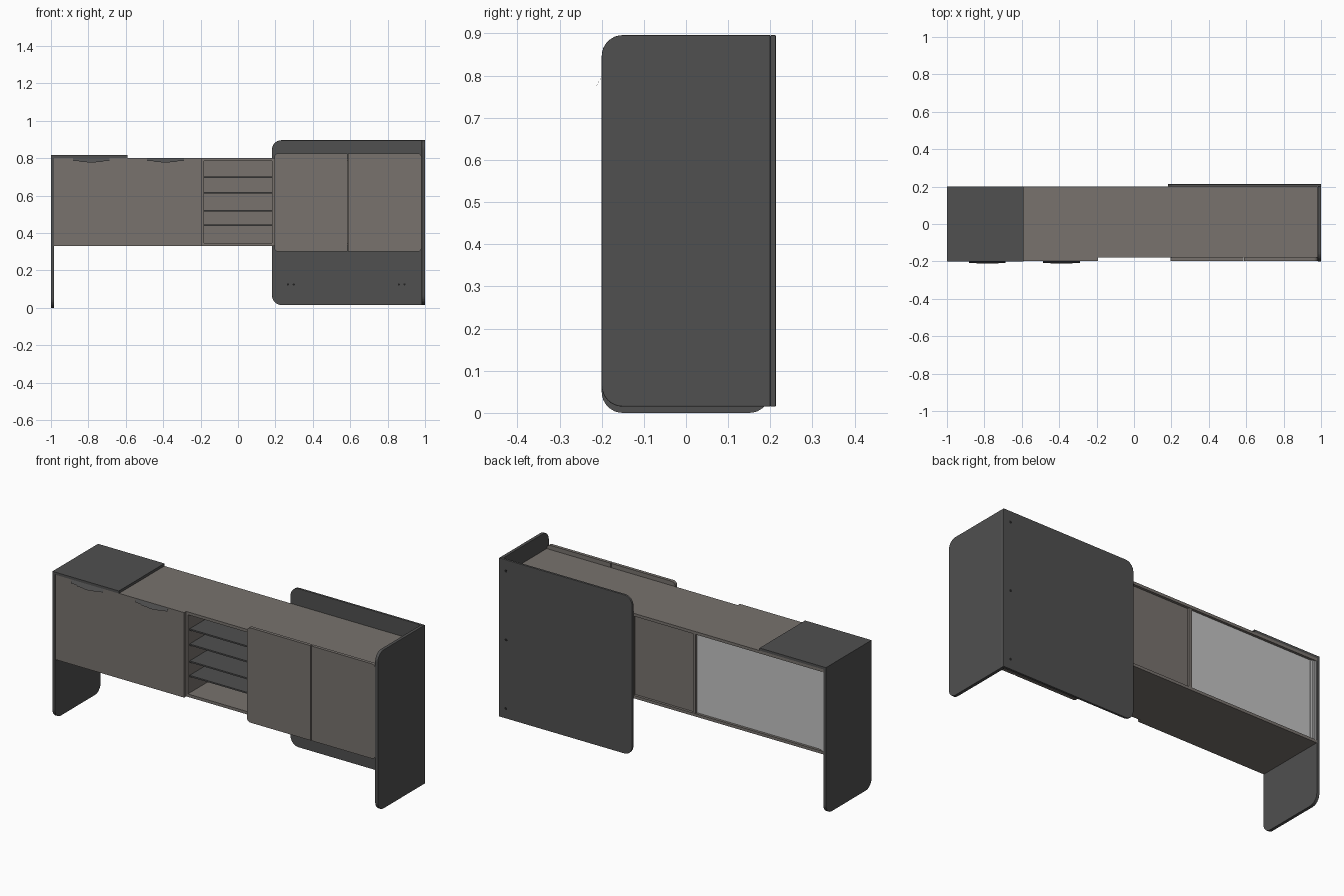
import bpy, bmesh, math
from mathutils import Vector

if "Cube" in bpy.data.objects:
    bpy.data.objects.remove(bpy.data.objects["Cube"])


def material(name, rgb):
    m = bpy.data.materials.new(name)
    m.diffuse_color = (*rgb, 1)
    m.use_nodes = True
    m.node_tree.nodes["Principled BSDF"].inputs["Base Color"].default_value = m.diffuse_color
    return m


DARK = material("charcoal", (0.08, 0.08, 0.08))
TAUPE = material("warm taupe", (0.188, 0.170, 0.155))
LIGHT = material("light grey", (0.55, 0.55, 0.55))
BLACK = material("black fixings", (0.015, 0.015, 0.015))


def extrude(name, pts, vec, mat, bevel=0):
    """Extrude a closed 3D outline along a vector."""
    bm = bmesh.new()
    face = bm.faces.new([bm.verts.new(p) for p in pts])
    r = bmesh.ops.extrude_face_region(bm, geom=[face])
    verts = [g for g in r["geom"] if isinstance(g, bmesh.types.BMVert)]
    bmesh.ops.translate(bm, verts=verts, vec=Vector(vec))
    bmesh.ops.recalc_face_normals(bm, faces=bm.faces)
    me = bpy.data.meshes.new(name)
    bm.to_mesh(me)
    bm.free()
    me.materials.append(mat)
    ob = bpy.data.objects.new(name, me)
    bpy.context.collection.objects.link(ob)
    if bevel:
        mod = ob.modifiers.new("soft edge", "BEVEL")
        mod.width, mod.segments, mod.limit_method = bevel, 2, "ANGLE"
        mod.angle_limit = math.radians(50)
    return ob


def rounded(u0, u1, v0, v1, radii, n=8):
    """Rectangle outline; radii in order low-left, low-right, top-right, top-left."""
    pts = []
    corners = ((u0, v0, 1, 1), (u1, v0, -1, 1), (u1, v1, -1, -1), (u0, v1, 1, -1))
    for i, ((u, v, su, sv), r) in enumerate(zip(corners, radii)):
        if r == 0:
            pts.append((u, v))
            continue
        for k in range(n + 1):
            a = math.pi * (1 + i / 2 + k / n / 2)
            pts.append((u + su * r + r * math.cos(a), v + sv * r + r * math.sin(a)))
    return pts


def box(name, x, y, z, mat):
    pts = [(a, y[0], b) for a, b in rounded(*x, *z, (0, 0, 0, 0))]
    return extrude(name, pts, (0, y[1] - y[0], 0), mat)


def front_panel(name, x, y, z, radii, mat, bevel=0):
    pts = [(a, y[0], b) for a, b in rounded(*x, *z, radii)]
    return extrude(name, pts, (0, y[1] - y[0], 0), mat, bevel)


def side_panel(name, x, y, z, radii, mat, bevel=0):
    pts = [(x[0], a, b) for a, b in rounded(*y, *z, radii)]
    return extrude(name, pts, (x[1] - x[0], 0, 0), mat, bevel)


# Dark outer shell: left leg with top slab, tall right end and tall back screen
side_panel("left_end_panel", (-1, -0.984), (-0.2, 0.2), (0, 0.803), (0.05, 0.05, 0, 0), DARK)
box("left_top_slab", (-1, -0.592), (-0.2, 0.2), (0.802, 0.816), DARK)
side_panel("right_end_panel", (0.982, 1), (-0.2, 0.2), (0.015, 0.896), (0.05, 0, 0, 0.05), DARK, 0.002)
front_panel("back_screen", (0.182, 1), (0.2, 0.213), (0.015, 0.896), (0.05, 0, 0, 0.05), DARK, 0.002)

# Carcass boards
box("carcass_top", (-0.984, 0.982), (-0.18, 0.2), (0.786, 0.802), TAUPE)
box("carcass_bottom", (-0.984, 0.982), (-0.18, 0.2), (0.33, 0.346), TAUPE)
for name, x in (("left_divider", -0.198), ("right_divider", 0.182), ("right_side", 0.966)):
    box(name, (x, x + 0.016), (-0.18, 0.198), (0.346, 0.786), TAUPE)
box("niche_back", (-0.182, 0.182), (0.178, 0.186), (0.346, 0.786), TAUPE)
box("right_back", (0.198, 0.966), (0.178, 0.186), (0.346, 0.786), TAUPE)

# Light back of the left compartment with stepped edge strips
box("left_back", (-0.954, -0.198), (0.178, 0.186), (0.346, 0.786), LIGHT)
for i in range(3):
    x = -0.984 + i * 0.01
    box(f"left_side_strip_{i + 1}", (x, x + 0.01), (-0.18, 0.198 - i * 0.004), (0.346, 0.786), LIGHT)

# Thin shelves in the open niche
for i, z in enumerate((0.436, 0.516, 0.610, 0.694)):
    box(f"shelf_{i + 1}", (-0.182, 0.182), (-0.165, 0.178), (z, z + 0.008), DARK)

# Fronts: flush on the left, taller overlapping doors on the right
box("left_front", (-0.984, -0.192), (-0.198, -0.18), (0.33, 0.802), TAUPE)
front_panel("right_door_inner", (0.194, 0.585), (-0.198, -0.18), (0.3, 0.826), (0.02, 0, 0, 0.02), TAUPE)
front_panel("right_door_outer", (0.589, 0.981), (-0.198, -0.18), (0.3, 0.826), (0, 0.02, 0.02, 0), TAUPE)

# Slanted pull tabs with a stepped lower edge
TAB = ((-0.098, 0), (0.098, 0), (0.098, 0.65), (0.065, 0.7), (0.055, 0.88), (0.03, 0.88),
       (0.01, 1), (-0.01, 1), (-0.03, 0.88), (-0.055, 0.88), (-0.065, 0.7), (-0.098, 0.65))
for i, cx in enumerate((-0.784, -0.388)):
    pts = [(cx + u, -0.198 - 0.0145 * t, 0.801 - 0.025 * t) for u, t in TAB]
    extrude(f"pull_tab_{i + 1}", pts, (0, 0.001, 0.001), DARK)


def fixing(name, x, y, z, r):
    pts = [(x + r * math.cos(k * math.pi / 6), y, z + r * math.sin(k * math.pi / 6)) for k in range(12)]
    extrude(name, pts, (0, 0.001, 0), BLACK)


# Small fixings on both faces of the back screen
for i, z in enumerate((0.07, 0.452, 0.834)):
    fixing(f"rear_fixing_{i + 1}", 0.957, 0.2125, z, 0.008)
for i, x in enumerate((0.267, 0.298, 0.860, 0.890)):
    fixing(f"front_fixing_{i + 1}", x, 0.1995, 0.125, 0.006)
